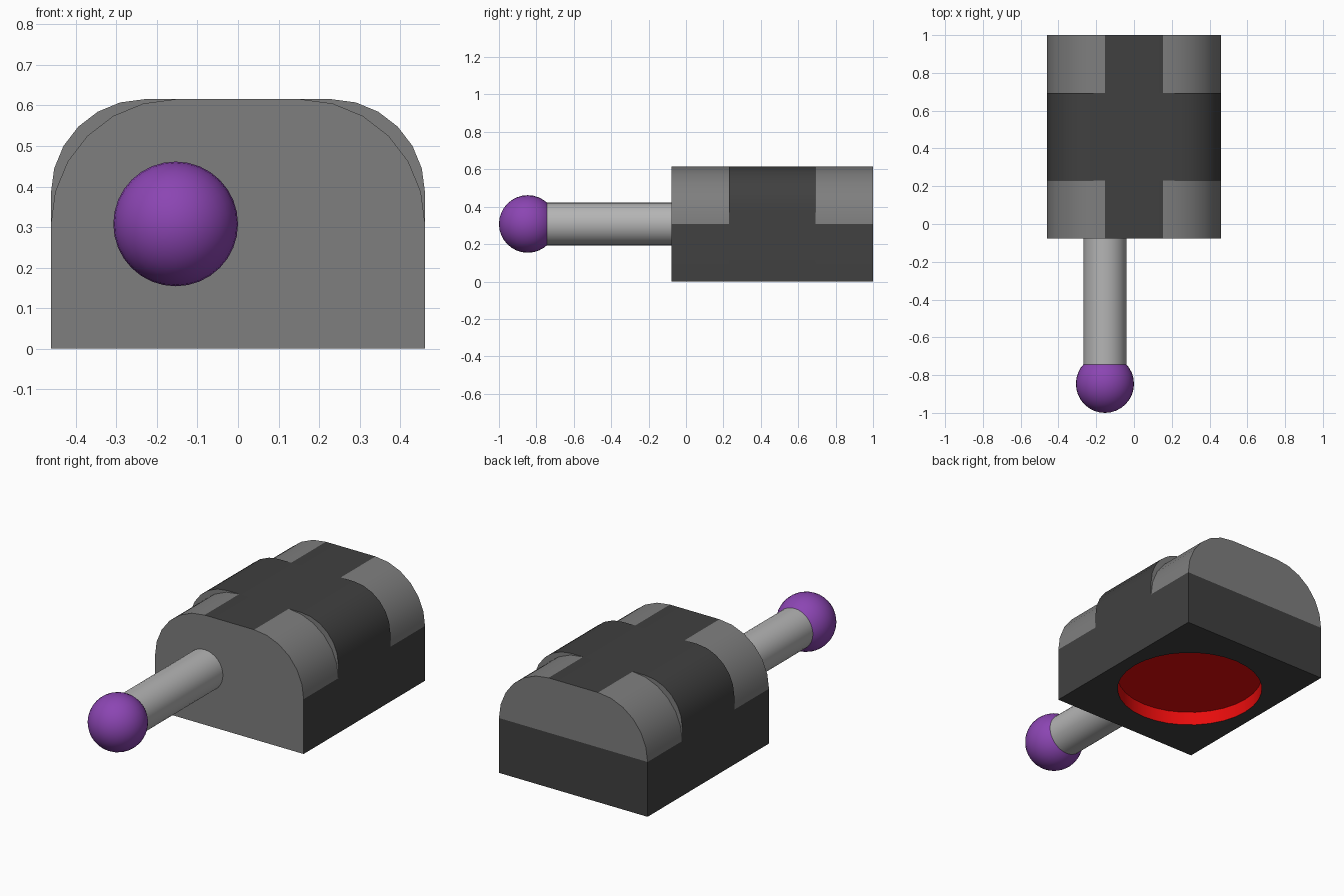
import bpy, bmesh, math

if "Cube" in bpy.data.objects:
    bpy.data.objects.remove(bpy.data.objects["Cube"])

U = 2 / 13                       # grid module of the model
W, H = 3 * U, 4 * U              # half width and height of the body
YC = 3 * U                       # centre of the body along y


def material(name, rgb):
    m = bpy.data.materials.new(name)
    m.diffuse_color = (*rgb, 1)
    m.use_nodes = True
    m.node_tree.nodes["Principled BSDF"].inputs["Base Color"].default_value = m.diffuse_color
    return m


DARK = material("dark grey", (0.051, 0.051, 0.051))
GREY = material("mid grey", (0.21, 0.21, 0.21))
RED = material("red", (0.9, 0.004, 0.004))
STEEL = material("light grey", (0.46, 0.46, 0.46))
PURPLE = material("purple", (0.26, 0.06, 0.45))


def finish(obj, name, *mats):
    obj.name = name
    for m in mats:
        obj.data.materials.append(m)
    bpy.ops.object.select_all(action='DESELECT')
    obj.select_set(True)
    bpy.context.view_layer.objects.active = obj
    bpy.ops.object.shade_smooth_by_angle(angle=math.radians(30))


# Body: open arch profile (side, rounded corner, top, rounded corner, side)
def arch(r, n=6):
    left = [(-W, 0)]
    for i in range(n + 1):
        a = math.pi / 2 * i / n
        left.append((-W + r - r * math.cos(a), H - r + r * math.sin(a)))
    return left + [(-x, z) for x, z in reversed(left)]


bm = bmesh.new()
cache = {}


def vert(x, y, z):
    key = (round(x, 5), round(y, 5), round(z, 5))
    if key not in cache:
        cache[key] = bm.verts.new((x, y, z))
    return cache[key]


def face(verts, mat):
    bm.faces.new(verts).material_index = mat


def ring(y, r):
    return [vert(x, y, z) for x, z in arch(r)]


R_END, R_MID = 2 * U, 1.5 * U    # the middle band bulges past the ends
rings = [ring(y * U, r) for y, r in ((-0.5, R_END), (1.5, R_END), (1.5, R_MID),
                                     (4.5, R_MID), (4.5, R_END), (6.5, R_END))]
last = len(rings[0]) - 1
flat = (0, last // 2, last - 1)  # both sides and the flat top
for k in range(5):
    a, b = rings[k], rings[k + 1]
    step = k in (1, 3)
    for i in range(last):
        if i in flat:
            if not step:
                face((a[i], a[i + 1], b[i + 1], b[i]), 0)
            continue
        quad = list(dict.fromkeys((a[i], a[i + 1], b[i + 1], b[i])))
        face(quad, 0 if k == 2 else 1)

# Front face all mid grey, back face dark below the rounded part
face(rings[0], 1)
back = rings[5]
face((back[0], back[1], back[-2], back[-1]), 0)
face(back[1:-1], 1)

# Underside with a round red recess
rim_edges = [e for e in bm.edges if all(abs(v.co.z) < 1e-5 for v in e.verts)]
N, R, DEPTH = 32, 2.5 * U, 0.5 * U
angles = [2 * math.pi * i / N for i in range(N)]
low = [bm.verts.new((R * math.cos(t), YC + R * math.sin(t), 0)) for t in angles]
high = [bm.verts.new((v.co.x, v.co.y, DEPTH)) for v in low]
for i in range(N):
    j = (i + 1) % N
    face((low[i], low[j], high[j], high[i]), 2)
face(high, 2)
rim_edges += [bm.edges.get((low[i], low[(i + 1) % N])) for i in range(N)]
bmesh.ops.triangle_fill(bm, use_beauty=True, edges=rim_edges)
bmesh.ops.recalc_face_normals(bm, faces=bm.faces)

mesh = bpy.data.meshes.new("body")
bm.to_mesh(mesh)
bm.free()
body = bpy.data.objects.new("body", mesh)
bpy.context.collection.objects.link(body)
finish(body, "body", DARK, GREY, RED)

# Lever rod running out of the front face
y0, y1 = -5.2 * U, -0.45 * U
bpy.ops.mesh.primitive_cylinder_add(vertices=32, radius=0.74 * U, depth=y1 - y0,
                                    location=(-U, (y0 + y1) / 2, 2 * U),
                                    rotation=(math.pi / 2, 0, 0))
finish(bpy.context.object, "lever_rod", STEEL)

# Ball knob at the end of the rod
bpy.ops.mesh.primitive_uv_sphere_add(segments=32, ring_count=16, radius=U,
                                     location=(-U, -5.5 * U, 2 * U),
                                     rotation=(math.pi / 2, 0, 0))
finish(bpy.context.object, "ball_knob", PURPLE)
